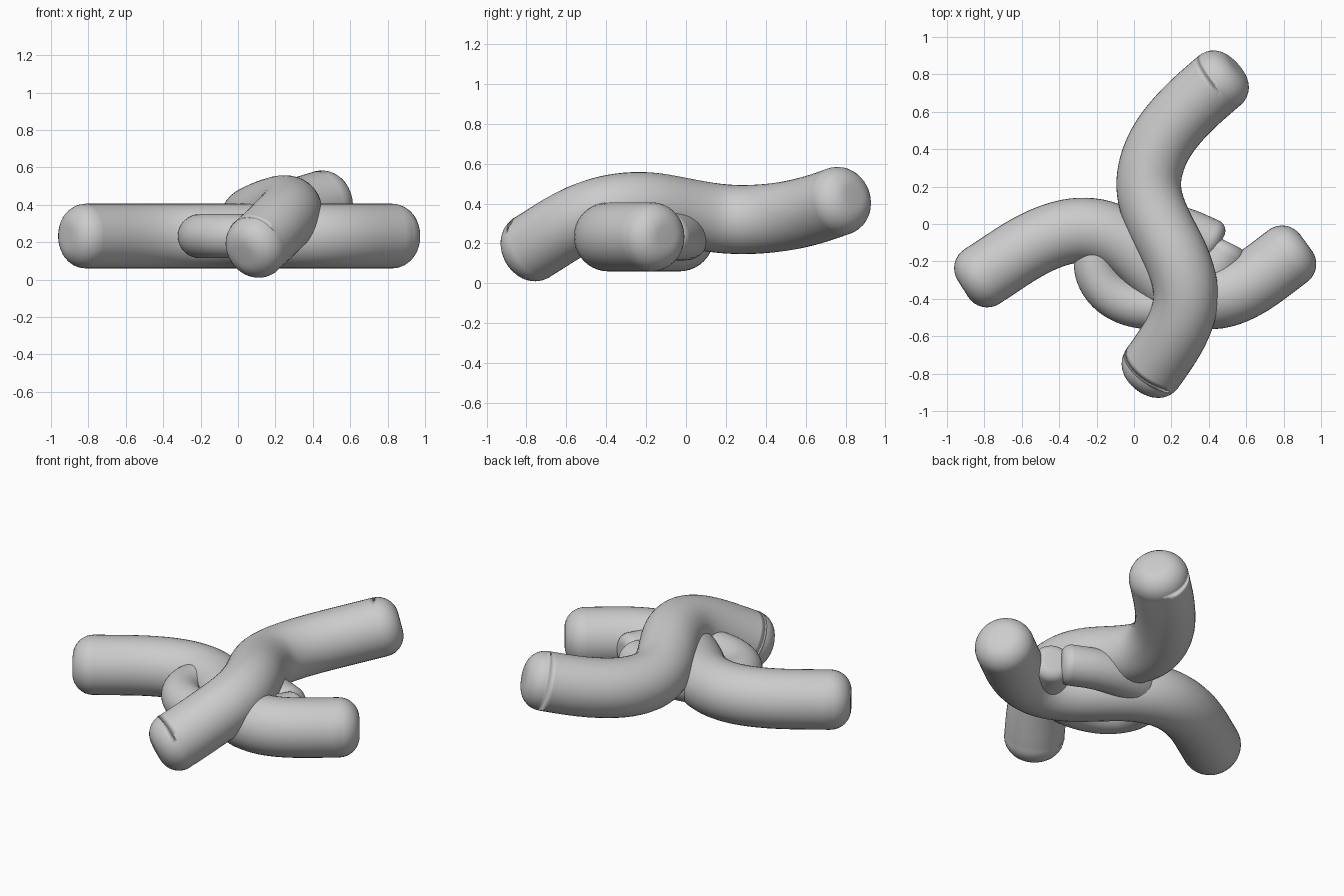
import bpy, bmesh, math
from mathutils import Vector

if "Cube" in bpy.data.objects:
    bpy.data.objects.remove(bpy.data.objects["Cube"])


def smooth_path(points, steps=40):
    """Catmull-Rom curve through the points."""
    p = [Vector(q) for q in points]
    p = [p[0] * 2 - p[1]] + p + [p[-1] * 2 - p[-2]]
    out = []
    for a, b, c, d in zip(p, p[1:], p[2:], p[3:]):
        for i in range(steps):
            t = i / steps
            out.append(0.5 * (2 * b + (c - a) * t + (2 * a - 5 * b + 4 * c - d) * t * t
                              + (3 * b - a - 3 * c + d) * t ** 3))
    return out + [p[-2]]


def resample(path, count):
    """Evenly spaced points, then lightly relaxed."""
    dist = [0]
    for a, b in zip(path, path[1:]):
        dist.append(dist[-1] + (b - a).length)
    out, j = [], 0
    for i in range(count):
        s = dist[-1] * i / (count - 1)
        while j < len(path) - 2 and dist[j + 1] < s:
            j += 1
        f = (s - dist[j]) / (dist[j + 1] - dist[j])
        out.append(path[j].lerp(path[j + 1], f))
    for _ in range(12):
        out = [out[0]] + [(a + b * 2 + c) / 4 for a, b, c in zip(out, out[1:], out[2:])] + [out[-1]]
    return out


def tube(name, points, radius, bevel, sides=40, rings=70):
    """Swept round tube with flat ends and rounded rims."""
    path = resample(smooth_path(points), rings)
    d0 = (path[0] - path[2]).normalized()
    d1 = (path[-1] - path[-3]).normalized()
    # body without the rim zones
    body = [q for q in path if (path[0] - q).dot(d0) > bevel or (q - path[0]).length > 3 * bevel]
    body = [q for q in body if (path[-1] - q).dot(d1) > bevel or (q - path[-1]).length > 3 * bevel]
    rows = [(q, radius) for q in body]
    n = 8
    for k in range(n + 1):
        a = math.pi / 2 * k / n
        r = radius - bevel + bevel * math.cos(a)
        back = bevel * (1 - math.sin(a))
        rows.insert(0, (path[0] - d0 * back, r))
        rows.append((path[-1] - d1 * back, r))

    bm = bmesh.new()
    loops = []
    for i, (q, r) in enumerate(rows):
        if i <= n:
            t = -d0
        elif i >= len(rows) - n - 1:
            t = d1
        else:
            t = (rows[i + 1][0] - rows[i - 1][0]).normalized()
        u = t.cross(Vector((0, 0, 1))).normalized()
        v = u.cross(t)
        loops.append([bm.verts.new(q + (u * math.cos(w) + v * math.sin(w)) * r)
                      for w in (math.tau * s / sides for s in range(sides))])
    for a, b in zip(loops, loops[1:]):
        for s in range(sides):
            e = (s + 1) % sides
            bm.faces.new((a[s], a[e], b[e], b[s]))
    bm.faces.new(loops[0])
    bm.faces.new(loops[-1])
    bmesh.ops.recalc_face_normals(bm, faces=bm.faces)
    for f in bm.faces:
        f.smooth = True
    me = bpy.data.meshes.new(name)
    bm.to_mesh(me)
    bm.free()
    ob = bpy.data.objects.new(name, me)
    bpy.context.collection.objects.link(ob)
    return ob


def flat(points, z):
    return [(x, y, z) for x, y in points]


# Level S-shaped tube lying across the width
tube("cross_tube", flat([(-0.915, -0.345), (-0.78, -0.26), (-0.52, -0.095), (-0.28, -0.025),
                         (-0.07, -0.08), (0.11, -0.24), (0.25, -0.355), (0.42, -0.4),
                         (0.6, -0.335), (0.79, -0.195), (0.92, -0.1)], 0.233), 0.173, 0.12)

# S-shaped tube arching over it from front to back
tube("arching_tube", [(0.03, -0.86, 0.13), (0.1, -0.77, 0.18), (0.225, -0.58, 0.3),
                      (0.285, -0.4, 0.37), (0.24, -0.2, 0.388), (0.135, 0.0, 0.353),
                      (0.07, 0.2, 0.32), (0.13, 0.42, 0.325), (0.28, 0.61, 0.36),
                      (0.45, 0.76, 0.41), (0.545, 0.845, 0.44)], 0.173, 0.12)

# Thin hooked loop whose two ends meet at the right
tube("inner_loop", flat([(0.455, -0.115), (0.36, -0.065), (0.24, -0.02), (0.1, 0.0), (-0.06, -0.02),
                         (-0.18, -0.1), (-0.215, -0.21), (-0.18, -0.32), (-0.09, -0.405),
                         (0.04, -0.445), (0.2, -0.44), (0.35, -0.36), (0.44, -0.24),
                         (0.51, -0.1)], 0.233), 0.118, 0.06)
